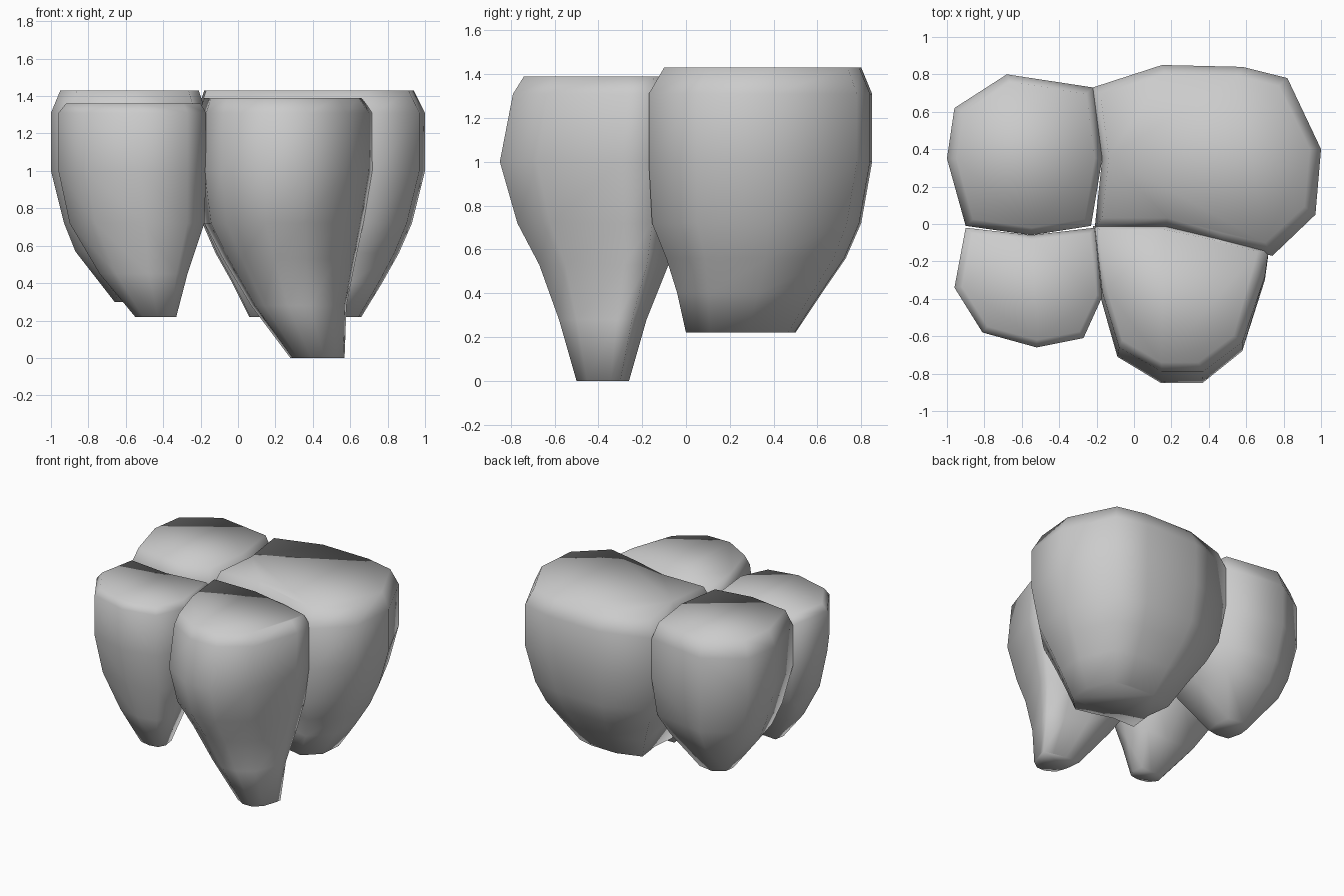
import bpy, bmesh


def rock(name, outline, rings):
    """Loft a rock: each ring (z, x0, x1, y0, y1) stretches the plan outline to that box."""
    xs, ys = zip(*outline)
    ax, bx, ay, by = min(xs), max(xs), min(ys), max(ys)
    bm = bmesh.new()
    loops = []
    for z, x0, x1, y0, y1 in rings:
        loops.append([bm.verts.new((x0 + (x - ax) / (bx - ax) * (x1 - x0),
                                    y0 + (y - ay) / (by - ay) * (y1 - y0), z))
                      for x, y in outline])
    n = len(outline)
    for a, b in zip(loops, loops[1:]):
        for i in range(n):
            j = (i + 1) % n
            bm.faces.new((a[i], a[j], b[j], b[i]))
    bm.faces.new(loops[0])
    bm.faces.new(loops[-1])
    bmesh.ops.recalc_face_normals(bm, faces=bm.faces)
    for f in bm.faces:
        f.smooth = True
    me = bpy.data.meshes.new(name)
    bm.to_mesh(me)
    bm.free()
    bpy.context.collection.objects.link(bpy.data.objects.new(name, me))


# Large back right block
rock("rock_back_right",
     [(-.22, .73), (.15, .85), (.58, .84), (.82, .78), (1, .40), (.97, .05),
      (.74, -.17), (.48, -.11), (.17, -.02), (-.21, -.02), (-.17, .35)],
     [(1.43, -.18, .94, -.10, .80), (1.31, -.22, 1, -.17, .85),
      (1.0, -.22, 1, -.17, .85), (.72, -.19, .93, -.155, .80),
      (.56, -.12, .86, -.09, .73), (.40, -.03, .77, -.04, .62),
      (.22, .06, .66, 0, .50)])

# Tall front right block with the longest root
rock("rock_front_right",
     [(-.21, -.01), (.17, -.01), (.48, -.08), (.72, -.15), (.70, -.30),
      (.58, -.68), (.37, -.85), (.15, -.85), (-.08, -.71), (-.17, -.39)],
     [(1.39, -.18, .66, -.74, -.03), (1.31, -.21, .72, -.79, -.01),
      (1.0, -.22, .72, -.85, -.01), (.72, -.18, .67, -.77, -.03),
      (.53, -.08, .63, -.67, -.08), (.28, .07, .58, -.58, -.18),
      (0, .28, .57, -.50, -.26)])

# Back left block
rock("rock_back_left",
     [(-.22, .73), (-.68, .80), (-.96, .62), (-1, .35), (-.90, -.01),
      (-.55, -.06), (-.23, -.01), (-.17, .35)],
     [(1.43, -.95, -.21, -.02, .76), (1.31, -1, -.17, -.06, .80),
      (1.0, -1, -.17, -.06, .80), (.72, -.93, -.20, -.01, .76),
      (.57, -.87, -.28, .06, .69), (.30, -.66, -.44, .25, .50)])

# Front left block
rock("rock_front_left",
     [(-.90, -.02), (-.96, -.34), (-.81, -.58), (-.52, -.66), (-.27, -.61),
      (-.17, -.39), (-.21, -.02), (-.55, -.06)],
     [(1.36, -.92, -.20, -.62, -.05), (1.31, -.96, -.17, -.66, -.02),
      (1.0, -.96, -.17, -.66, -.02), (.72, -.90, -.18, -.62, -.05),
      (.45, -.74, -.27, -.54, -.20), (.22, -.55, -.33, -.47, -.32)])
